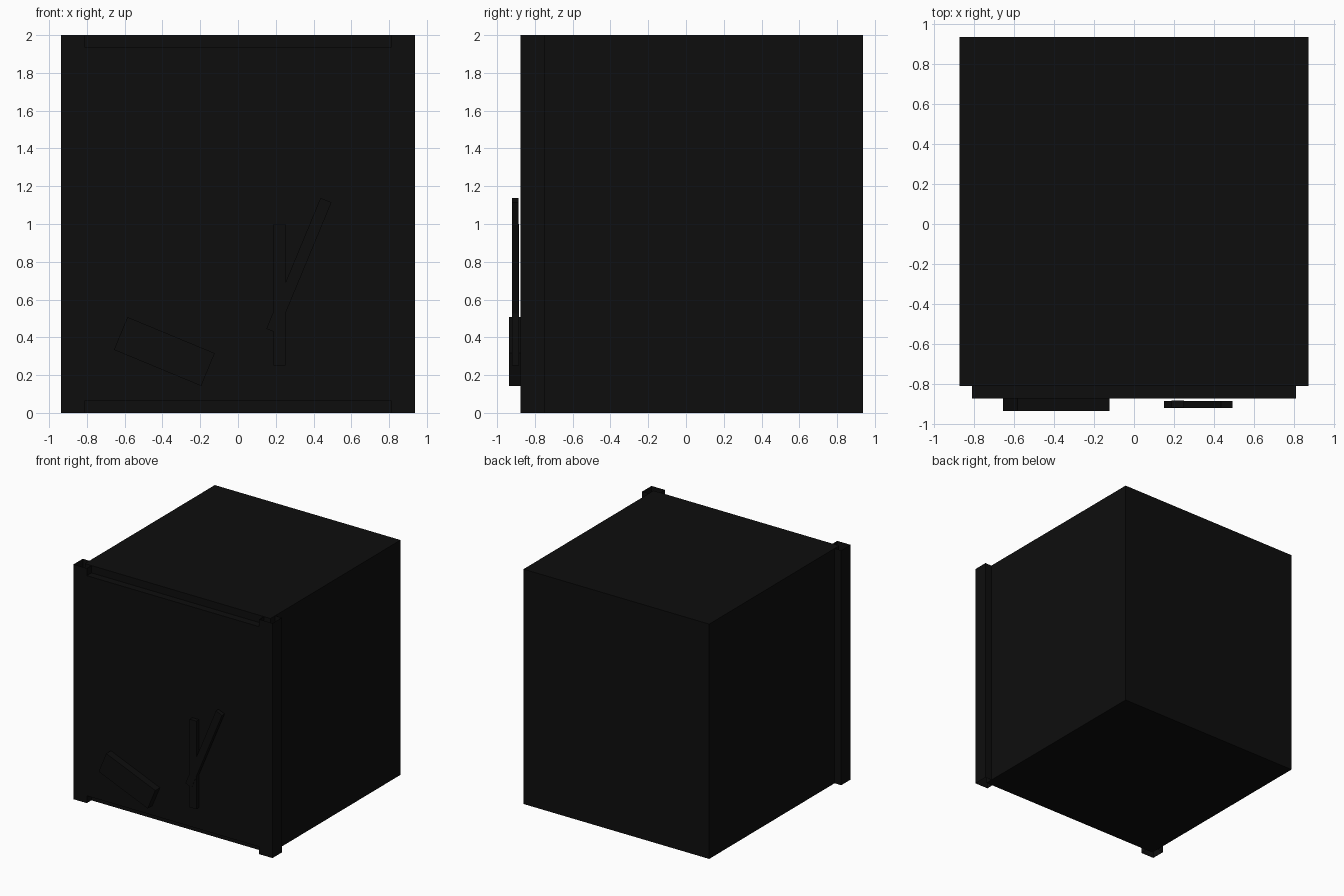
import bpy
import bmesh
import math
from mathutils import Matrix

if "Cube" in bpy.data.objects:
    bpy.data.objects.remove(bpy.data.objects["Cube"], do_unlink=True)

# One near-black finish
BLACK = (0.0042, 0.0042, 0.0042, 1)
black = bpy.data.materials.new("near_black")
black.use_nodes = True
black.diffuse_color = BLACK
black.node_tree.nodes["Principled BSDF"].inputs["Base Color"].default_value = BLACK

U = 0.125  # block unit


def box(name, low, high, tilt=0, open_ends=False):
    """Box between two corners, tilted about its own y axis."""
    size = [h - l for l, h in zip(low, high)]
    bm = bmesh.new()
    bmesh.ops.create_cube(bm, size=1, matrix=Matrix.Diagonal((*size, 1)))
    if open_ends:
        caps = [f for f in bm.faces if abs(f.normal.z) > 0.5]
        bmesh.ops.delete(bm, geom=caps, context='FACES_ONLY')
    mesh = bpy.data.meshes.new(name)
    bm.to_mesh(mesh)
    bm.free()
    mesh.materials.append(black)
    obj = bpy.data.objects.new(name, mesh)
    obj.location = [(l + h) / 2 for l, h in zip(low, high)]
    obj.rotation_euler.y = math.radians(tilt)
    bpy.context.collection.objects.link(obj)
    return obj


# Main block and the raised front panel
box("body", (-7 * U, -6.5 * U, 0), (7 * U, 7.5 * U, 16 * U))
box("front_panel", (-6.5 * U, -7 * U, U / 2), (6.5 * U, -6.5 * U, 15.5 * U))

# Open-ended posts on the two front corners
for side, x in (("right", -7 * U), ("left", 7 * U)):
    box(side + "_front_post", (x - U / 2, -7 * U, 0),
        (x + U / 2, -6 * U, 16 * U), open_ends=True)


def front_piece(name, x, z, width, height, front, back, tilt=0):
    box(name, (x - width / 2, front, z - height / 2),
        (x + width / 2, back, z + height / 2), tilt)


# Tilted plaque and the two thin sticks on the front
front_piece("plaque", -0.39, 0.325, 4 * U, 1.5 * U, -7.5 * U, -7 * U, 22.5)
front_piece("upright_stick", 0.22, 0.625, U / 2, 6 * U, -0.92, -0.885)
front_piece("slanted_stick", 0.3225, 0.78, U / 2, 6 * U, -0.922, -0.887, 22.5)
